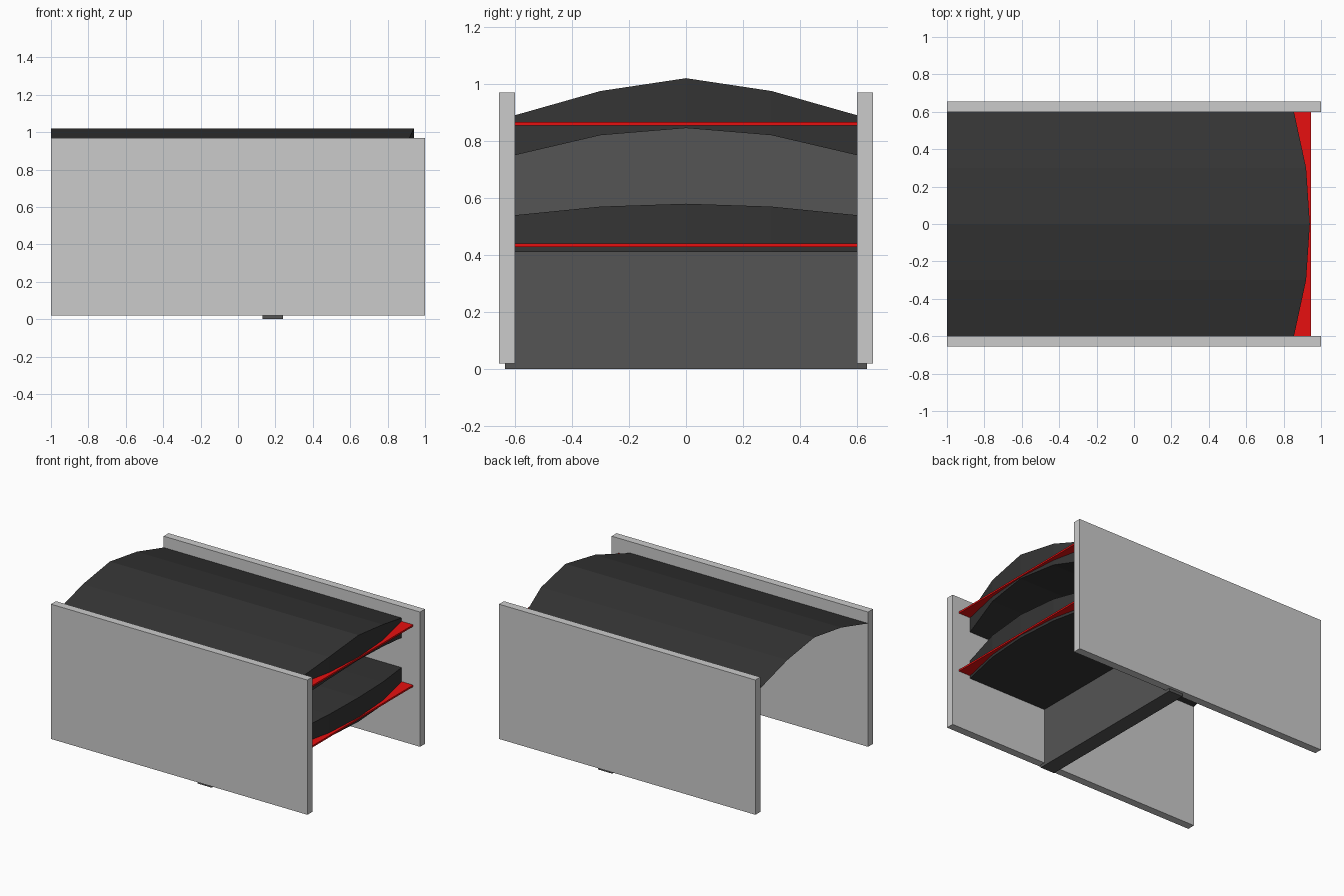
import bpy, bmesh

if "Cube" in bpy.data.objects:
    bpy.data.objects.remove(bpy.data.objects["Cube"])

YS = [-0.6, -0.3, 0.0, 0.3, 0.6]          # stations across the width
NOSE = [0.855, 0.92, 0.94, 0.92, 0.855]   # bowed front edge in plan


def material(name, rgb):
    m = bpy.data.materials.new(name)
    m.diffuse_color = (*rgb, 1)
    m.use_nodes = True
    m.node_tree.nodes["Principled BSDF"].inputs["Base Color"].default_value = m.diffuse_color
    return m


def make(name, verts, faces, mat=None):
    me = bpy.data.meshes.new(name)
    me.from_pydata(verts, [], faces)
    bm = bmesh.new()
    bm.from_mesh(me)
    bmesh.ops.recalc_face_normals(bm, faces=bm.faces)
    bm.to_mesh(me)
    bm.free()
    ob = bpy.data.objects.new(name, me)
    bpy.context.collection.objects.link(ob)
    if mat:
        me.materials.append(mat)
    return ob


def box(name, lo, hi, mat=None):
    v = [(x, y, z) for x in (lo[0], hi[0]) for y in (lo[1], hi[1]) for z in (lo[2], hi[2])]
    f = [(0, 1, 3, 2), (4, 6, 7, 5), (0, 4, 5, 1), (2, 3, 7, 6), (0, 2, 6, 4), (1, 5, 7, 3)]
    return make(name, v, f, mat)


def vane(name, top, bottom, back_top, mat):
    # open profile (top, nose, underside) lofted between the side plates
    v = []
    for y, x, zt, zb in zip(YS, NOSE, top, bottom):
        v += [(back_top, y, zt), (x, y, zt), (x, y, zb), (0.2, y, zb)]
    f = [(4*i + j, 4*i + j + 1, 4*i + j + 5, 4*i + j + 4) for i in range(4) for j in range(3)]
    ob = make(name, v, f, mat)
    # make sure the open shell faces outward
    if ob.data.polygons[0].normal.z < 0:
        ob.data.flip_normals()


def trim(name, z, mat):
    # thin strip filling from the bowed nose to a straight front edge
    v, f = [], []
    for y, x in zip(YS, NOSE):
        v += [(x, y, z - 0.006), (0.946, y, z - 0.006), (0.946, y, z + 0.006), (x, y, z + 0.006)]
    for i in range(4):
        f += [(4*i + j, 4*i + (j + 1) % 4, 4*i + 4 + (j + 1) % 4, 4*i + 4 + j) for j in range(4)]
    f += [(0, 1, 2, 3), (16, 17, 18, 19)]
    make(name, v, f, mat)


dark = material("dark", (0.035, 0.035, 0.035))
mid = material("mid_dark", (0.09, 0.09, 0.09))
red = material("red", (0.8, 0.005, 0.005))

# side plates
for name, s in (("right_plate", -1), ("left_plate", 1)):
    y0, y1 = sorted((s * 0.6, s * 0.655))
    box(name, (-1, y0, 0.02), (1, y1, 0.97))

# cross wall slotted into both plates
box("cross_wall", (0.13, -0.635, 0), (0.24, 0.635, 0.87), mid)

# upper roof vane and lower vane
vane("upper_vane", [0.89, 0.975, 1.02, 0.975, 0.89],
     [0.75, 0.82, 0.845, 0.82, 0.75], -1.0, dark)
vane("lower_vane", [0.54, 0.57, 0.58, 0.57, 0.54], [0.41] * 5, 0.2, dark)

# red trim strips
trim("upper_trim", 0.86, red)
trim("lower_trim", 0.435, red)
